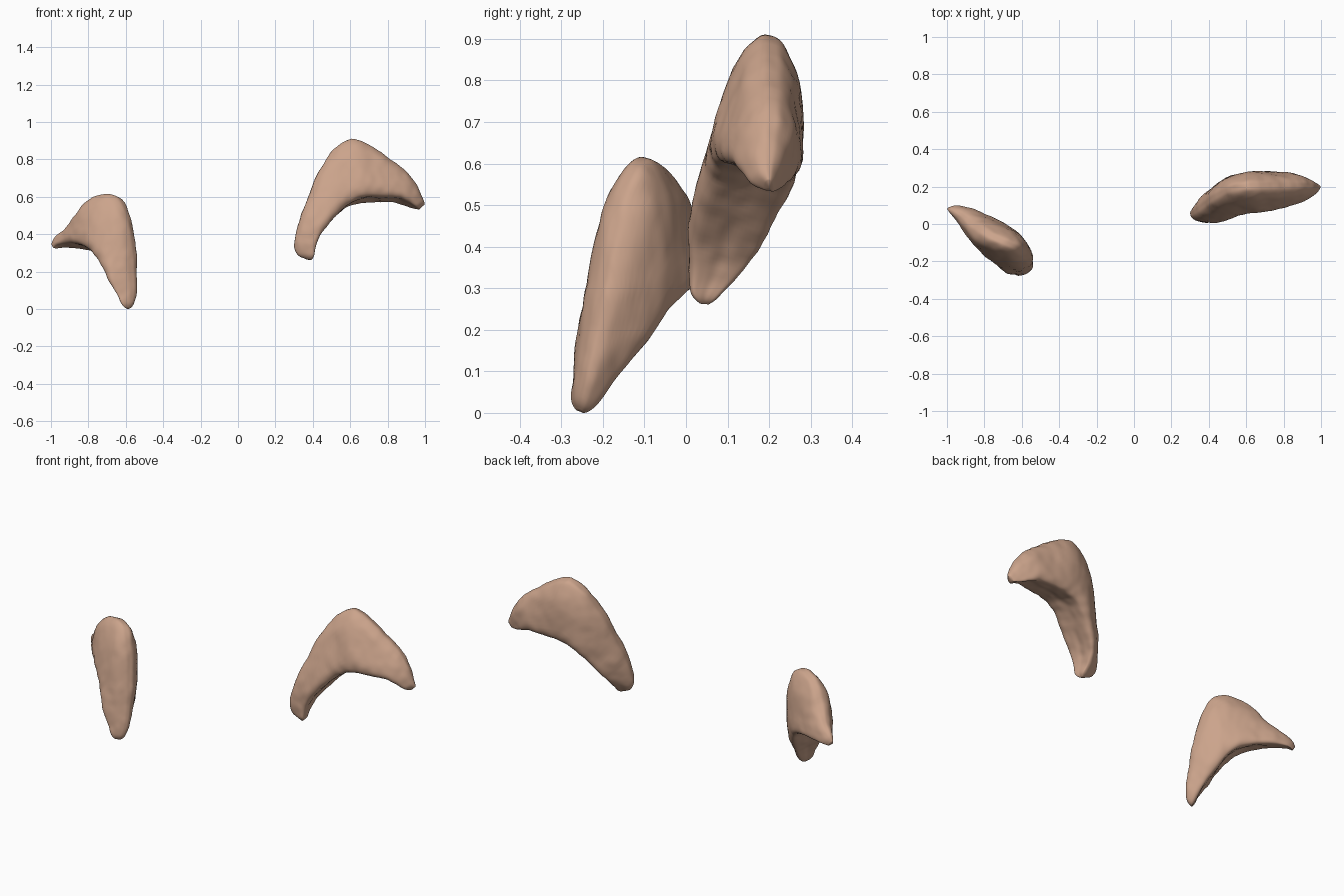
import bpy, bmesh
from mathutils import Vector, noise

cube = bpy.data.objects.get("Cube")
if cube:
    bpy.data.objects.remove(cube)

tan = bpy.data.materials.new("warm_tan")
tan.use_nodes = True
color = (0.60, 0.37, 0.26, 1)
tan.diffuse_color = color
bsdf = tan.node_tree.nodes["Principled BSDF"]
bsdf.inputs["Base Color"].default_value = color
bsdf.inputs["Roughness"].default_value = 0.8

# Half cross-section: (share of the way from ridge to hollow, share of half width)
HALF = [(0.03, 0.28), (0.2, 0.62), (0.5, 0.87), (0.8, 1.0), (0.96, 0.84), (0.97, 0.4)]
SECTION = [(0, 0)] + HALF + [(0.95, 0)] + [(t, -s) for t, s in reversed(HALF)]


def catmull(a, b, c, d, t):
    return 0.5 * (2 * b + (c - a) * t + (2 * a - 5 * b + 4 * c - d) * t * t
                  + (3 * b - a - 3 * c + d) * t ** 3)


def smooth_path(points, steps, closed):
    """Resample points along a smooth curve that passes through them."""
    n = len(points)
    pick = (lambda i: points[i % n]) if closed else (lambda i: points[max(0, min(n - 1, i))])
    out = [catmull(pick(i - 1), pick(i), pick(i + 1), pick(i + 2), k / steps)
           for i in range(n if closed else n - 1) for k in range(steps)]
    return out if closed else out + [points[-1]]


def horn(name, stations, across, bump):
    """Loft a curved body; each station gives a ridge point, a hollow point and half width."""
    across = Vector(across).normalized()
    rings = []
    for ridge, hollow, width in stations:
        o, i = Vector(ridge), Vector(hollow)
        ring = [o.lerp(i, t) + across * width * s for t, s in SECTION]
        rings.append(smooth_path(ring, 4, True))
    columns = [smooth_path(list(col), 6, False) for col in zip(*rings)]

    bm = bmesh.new()
    grid = [[bm.verts.new(p) for p in col] for col in columns]
    for a, b in zip(grid, grid[1:] + grid[:1]):
        for j in range(len(a) - 1):
            bm.faces.new((a[j], a[j + 1], b[j + 1], b[j]))
    # Rounded caps at both tips
    for end in (0, -1):
        loop = [col[end] for col in grid]
        middle = sum((v.co for v in loop), Vector()) / len(loop)
        inner = grid[0][1 if end == 0 else -2].co
        pole = bm.verts.new(middle + (middle - inner) * 0.15)
        for a, b in zip(loop, loop[1:] + loop[:1]):
            bm.faces.new((a, b, pole))
    bmesh.ops.recalc_face_normals(bm, faces=bm.faces)
    bm.normal_update()

    # Weathered surface: gentle dents
    moves = []
    for v in bm.verts:
        big = noise.noise(v.co * 9)
        small = noise.noise(v.co * 24 + Vector((3, 1, 7)))
        moves.append(v.normal * bump * (big + 0.6 * small))
    for v, move in zip(bm.verts, moves):
        v.co += move

    mesh = bpy.data.meshes.new(name)
    bm.to_mesh(mesh)
    bm.free()
    mesh.materials.append(tan)
    mesh.shade_smooth()
    obj = bpy.data.objects.new(name, mesh)
    bpy.context.collection.objects.link(obj)


# Larger crescent on the model's left
horn("left_crescent", [
    ((.36, .045, .268), (.39, .045, .262), .012),
    ((.32, .045, .295), (.405, .045, .28), .034),
    ((.30, .05, .36), (.41, .068, .33), .058),
    ((.33, .07, .47), (.435, .09, .385), .085),
    ((.375, .105, .60), (.495, .12, .465), .10),
    ((.43, .145, .73), (.56, .148, .525), .108),
    ((.51, .185, .85), (.615, .158, .56), .112),
    ((.605, .205, .905), (.665, .163, .572), .113),
    ((.71, .21, .865), (.725, .172, .578), .108),
    ((.81, .21, .795), (.785, .178, .58), .098),
    ((.90, .21, .735), (.85, .185, .578), .082),
    ((.955, .205, .66), (.90, .187, .56), .064),
    ((.987, .20, .59), (.945, .19, .54), .036),
    ((.995, .20, .56), (.97, .20, .533), .012),
], (-.2, .96, -.23), .006)

# Smaller crescent on the model's right
horn("right_crescent", [
    ((-.997, .085, .35), (-.98, .08, .325), .013),
    ((-.97, .08, .385), (-.95, .07, .333), .034),
    ((-.92, .05, .425), (-.89, .03, .335), .06),
    ((-.86, 0, .49), (-.835, -.015, .33), .085),
    ((-.79, -.045, .575), (-.775, -.06, .31), .102),
    ((-.70, -.09, .615), (-.73, -.10, .272), .108),
    ((-.63, -.125, .59), (-.70, -.13, .225), .106),
    ((-.59, -.16, .51), (-.675, -.16, .18), .10),
    ((-.565, -.185, .40), (-.655, -.187, .135), .088),
    ((-.552, -.21, .26), (-.635, -.215, .09), .07),
    ((-.547, -.235, .13), (-.615, -.235, .045), .05),
    ((-.56, -.252, .04), (-.602, -.25, .015), .03),
    ((-.58, -.255, .008), (-.597, -.255, .004), .012),
], (.6, .75, -.3), .006)
